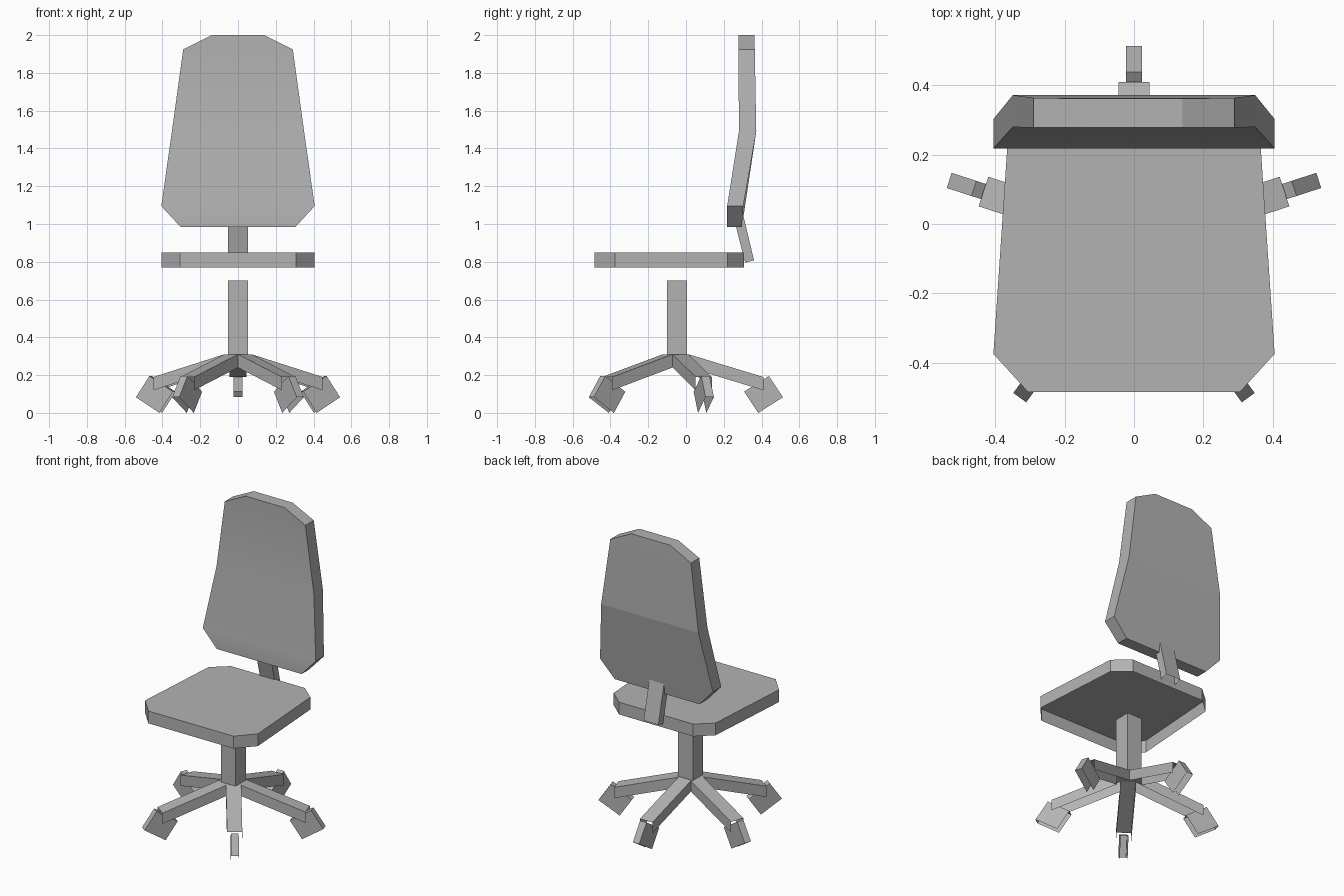
import bpy, bmesh, math
from mathutils import Matrix

if "Cube" in bpy.data.objects:
    bpy.data.objects.remove(bpy.data.objects["Cube"])

grey = bpy.data.materials.new("dark_grey")
grey.diffuse_color = (0.45, 0.45, 0.45, 1)
grey.use_nodes = True
grey.node_tree.nodes["Principled BSDF"].inputs["Base Color"].default_value = grey.diffuse_color


def loft(name, rings, matrix=None, skip=(), caps=(True, True), edit=None):
    """Solid through rings of equal point count; skipped sides and caps stay open."""
    bm = bmesh.new()
    vr = [[bm.verts.new(p) for p in ring] for ring in rings]
    n = len(vr[0])
    for a, b in zip(vr, vr[1:]):
        for i in range(n):
            bm.faces.new((a[i], a[(i + 1) % n], b[(i + 1) % n], b[i]))
    ends = [bm.faces.new(vr[0]), bm.faces.new(vr[-1])]
    bmesh.ops.recalc_face_normals(bm, faces=bm.faces)
    # Remove open faces after the normals are known
    bm.faces.ensure_lookup_table()
    gone = [bm.faces[i] for i in skip] + [f for f, keep in zip(ends, caps) if not keep]
    bmesh.ops.delete(bm, geom=gone, context='FACES')
    if edit:
        edit(bm)
    if matrix:
        bm.transform(matrix)
    me = bpy.data.meshes.new(name)
    bm.to_mesh(me)
    bm.free()
    me.materials.append(grey)
    ob = bpy.data.objects.new(name, me)
    bpy.context.collection.objects.link(ob)
    return ob


def prism_x(name, profile, half_width, matrix=None, skip=()):
    """Extrude a (y, z) profile symmetrically across x."""
    return loft(name, [[(s * half_width, y, z) for y, z in profile] for s in (-1, 1)], matrix, skip)


def prism_z(name, outline, z0, z1, caps, skip=()):
    """Extrude an (x, y) outline upwards."""
    return loft(name, [[(x, y, z) for x, y in outline] for z in (z0, z1)], None, skip, caps)


# Seat shell with cut corners, open underneath
half = [(0.306, -0.485), (0.406, -0.375), (0.366, 0.22), (0.266, 0.307)]
prism_z("seat", half + [(-x, y) for x, y in reversed(half)], 0.77, 0.85, (False, True))


# Bent backrest: z, half width, front y, back y
def finish_backrest(bm):
    """One flat panel for the lower back, smooth front."""
    seam = [e for e in bm.edges
            if all(v.co.y > 0.29 and abs(v.co.z - 1.095) < 0.01 for v in e.verts)]
    bmesh.ops.dissolve_edges(bm, edges=seam, use_verts=False)
    bm.normal_update()
    for f in bm.faces:
        f.smooth = f.normal.y < -0.9


levels = [(0.985, 0.305, 0.218, 0.296), (1.095, 0.406, 0.218, 0.303), (1.49, 0.35, 0.28, 0.372),
          (1.925, 0.29, 0.278, 0.364), (2.0, 0.14, 0.278, 0.362)]
loft("backrest", [[(-w, f, z), (w, f, z), (w, b, z), (-w, b, z)] for z, w, f, b in levels],
     edit=finish_backrest)

# Bracket joining seat and backrest, open at both ends
prism_x("back_bracket", [(0.313, 0.795), (0.36, 0.808), (0.30, 1.06), (0.25, 1.045)], 0.053,
        skip=(0, 2))

# Gas post, open tube
CY = -0.0475
P = 0.053
prism_z("post", [(-P, CY - P), (P, CY - P), (P, CY + P), (-P, CY + P)], 0.31, 0.70, (False, False))

# Five-sided hub plate, one side per leg
HW = 0.045
apothem = HW / math.tan(math.pi / 5)
radius = HW / math.sin(math.pi / 5)
hub = [(radius * math.cos(a), CY + radius * math.sin(a))
       for a in (math.radians(54 + 72 * i) for i in range(5))]
prism_z("hub", hub, 0.24, 0.31, (False, True), skip=range(5))

# Sloping channel legs (top and sides) with fork-like casters (top, outer face and sides)
leg = [(apothem, 0.24), (apothem, 0.31), (0.457, 0.19), (0.457, 0.12)]
caster = [(0.486, 0.195), (0.561, 0.083), (0.43, 0.0), (0.355, 0.112)]
for i in range(5):
    m = Matrix.Translation((0, CY, 0)) @ Matrix.Rotation(math.radians(72 * i), 4, 'Z')
    prism_x(f"leg_{i + 1}", leg, HW, m, skip=(0, 2, 3))
    prism_x(f"caster_{i + 1}", caster, 0.023, m, skip=(1, 2))
